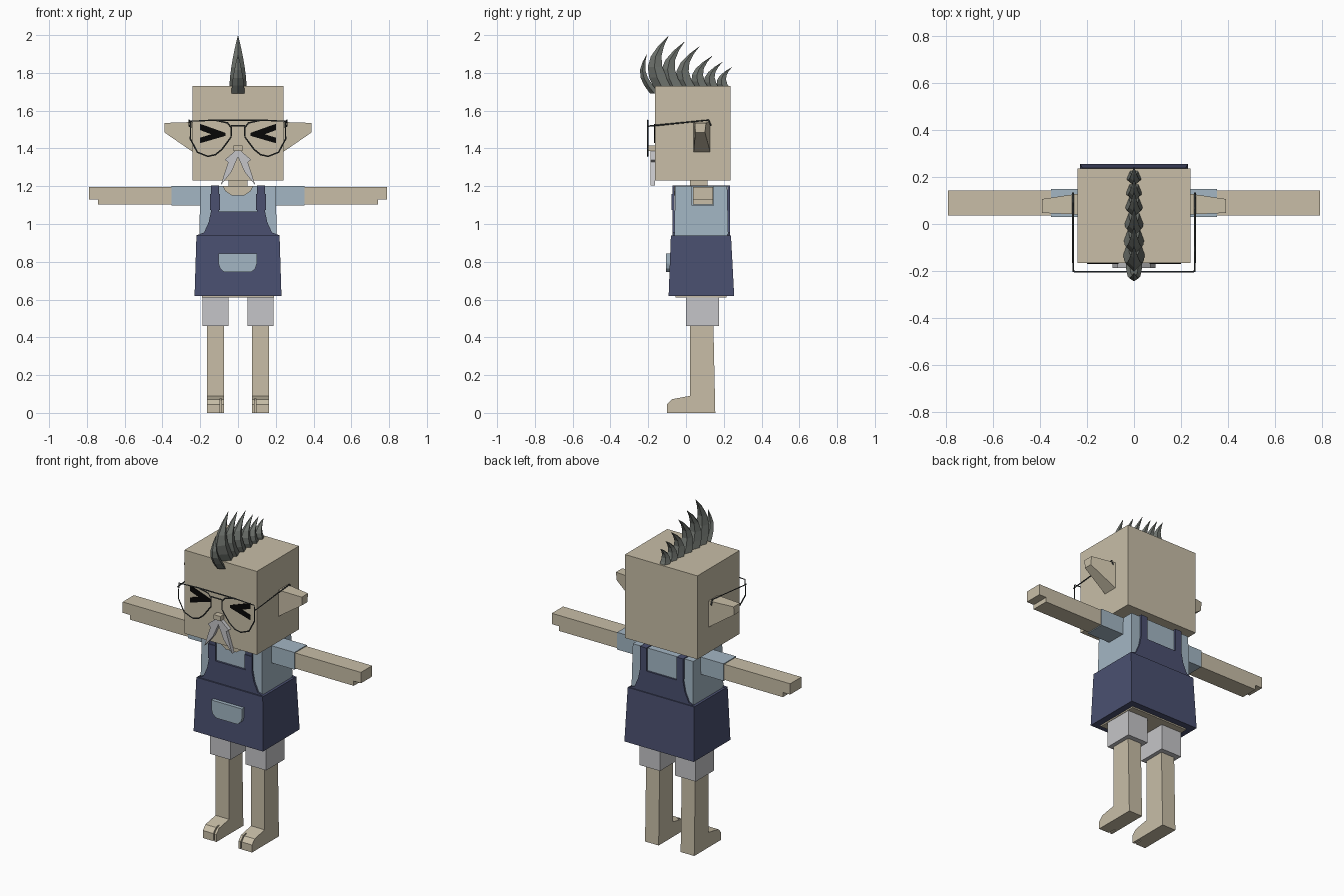
import bpy, bmesh, math

cube = bpy.data.objects.get("Cube")
if cube:
    bpy.data.objects.remove(cube, do_unlink=True)


def material(name, r, g, b):
    m = bpy.data.materials.new(name)
    m.use_nodes = True
    m.diffuse_color = (r, g, b, 1)
    m.node_tree.nodes["Principled BSDF"].inputs["Base Color"].default_value = (r, g, b, 1)
    return m


SKIN = material("tan skin", .578, .515, .386)
SHIRT = material("pale blue cloth", .366, .468, .552)
NAVY = material("navy cloth", .069, .08, .162)
GREY = material("light grey", .558, .558, .578)
HAIR = material("dark grey hair", .16, .175, .158)
WIRE = material("dark wire", .045, .053, .053)
BLACK = material("black", .002, .002, .002)


def loft(name, rings, mat):
    """Closed solid through rings of equal point count."""
    bm = bmesh.new()
    loops = [[bm.verts.new(p) for p in ring] for ring in rings]
    n = len(loops[0])
    for a, b in zip(loops, loops[1:]):
        for i in range(n):
            j = (i + 1) % n
            bm.faces.new((a[i], a[j], b[j], b[i]))
    bm.faces.new(loops[0][::-1])
    bm.faces.new(loops[-1])
    bmesh.ops.recalc_face_normals(bm, faces=bm.faces)
    mesh = bpy.data.meshes.new(name)
    bm.to_mesh(mesh)
    bm.free()
    mesh.materials.append(mat)
    obj = bpy.data.objects.new(name, mesh)
    bpy.context.collection.objects.link(obj)
    return obj


def rect(x0, x1, y0, y1, z):
    return [(x0, y0, z), (x1, y0, z), (x1, y1, z), (x0, y1, z)]


def box(name, x0, x1, y0, y1, z0, z1, mat):
    return loft(name, [rect(x0, x1, y0, y1, z) for z in (z0, z1)], mat)


def front_prism(name, pts, y0, y1, mat, s=1):
    """Extrude an x-z outline along y."""
    return loft(name, [[(s * x, y, z) for x, z in pts] for y in (y0, y1)], mat)


def side_prism(name, pts, x0, x1, mat):
    """Extrude a y-z outline along x."""
    return loft(name, [[(x, y, z) for y, z in pts] for x in (x0, x1)], mat)


def wire(name, paths):
    curve = bpy.data.curves.new(name, 'CURVE')
    curve.dimensions = '3D'
    curve.bevel_depth = .004
    curve.bevel_resolution = 0
    for pts, closed in paths:
        sp = curve.splines.new('POLY')
        sp.points.add(len(pts) - 1)
        for p, co in zip(sp.points, pts):
            p.co = (*co, 1)
        sp.use_cyclic_u = closed
    curve.materials.append(WIRE)
    bpy.context.collection.objects.link(bpy.data.objects.new(name, curve))


# Head, neck and torso
box("head", -.24, .24, -.165, .235, 1.23, 1.73, SKIN)
box("neck", -.05, .05, .02, .115, 1.15, 1.25, SKIN)
loft("shirt", [rect(-.205, .205, -.063, .225, .9),
               rect(-.2, .2, -.057, .218, 1.2)], SHIRT)
front_prism("neckline", [(-.08, 1.2), (.08, 1.2), (.068, 1.175), (.035, 1.152),
                         (-.035, 1.152), (-.068, 1.175)], -.066, -.058, SKIN)
loft("apron_skirt", [rect(-.23, .23, -.092, .255, .62),
                     rect(-.22, .22, -.08, .238, .94)], NAVY)
box("hips", -.19, .19, -.055, .215, .612, .65, SKIN)

# Apron bib on both faces, with straps over the shoulders
half = [(.22, .94), (.18, .955), (.155, 1.01), (.143, 1.067)]
bib = half + [(-x, z) for x, z in half[::-1]]
for side, y0, y1 in (("front", -.072, -.06), ("back", .22, .232)):
    front_prism(side + "_bib", bib, y0, y1, NAVY)
    for s, tag in ((1, "left"), (-1, "right")):
        a, b = sorted((s * .1, s * .143))
        box(f"{side}_strap_{tag}", a, b, y0, y1, 1.06, 1.205, NAVY)
        if side == "front":
            box(f"shoulder_strap_{tag}", a, b, -.072, .232, 1.198, 1.205, NAVY)
            box(f"strap_clip_{tag}", a - .004, b + .004, -.076, -.066, 1.075, 1.16, NAVY)

# Belly pocket
front_prism("pocket", [(-.103, .845), (.1, .845), (.1, .79), (.092, .765), (.07, .745),
                       (-.073, .745), (-.095, .765), (-.103, .79)], -.105, -.08, SHIRT)

foot = [(.02, .46), (.145, .46), (.155, 0), (-.05, 0), (-.05, .077), (.02, .09)]
toe = [(-.05, 0), (-.1, 0), (-.1, .045), (-.075, .072), (-.05, .077)]
sleeve = [(.19, 1.2), (.353, 1.2), (.353, 1.097), (.19, 1.097)]
arm = [(.3, 1.195), (.79, 1.195), (.79, 1.13), (.742, 1.13), (.742, 1.102), (.3, 1.102)]
eye = [(.2, 1.53), (.2, 1.497), (.142, 1.475), (.2, 1.457), (.2, 1.428), (.065, 1.467), (.065, 1.482)]
whisker = [(0, 1.4), (.07, 1.34), (.052, 1.327), (.092, 1.205), (.035, 1.275), (0, 1.355)]
lens = [(.25, 1.544), (.122, 1.55), (.055, 1.535), (.036, 1.51), (.037, 1.46), (.085, 1.395),
        (.12, 1.367), (.16, 1.358), (.215, 1.38), (.252, 1.45)]

for s, tag in ((1, "left"), (-1, "right")):
    # Legs, shorts and split toes
    box("shorts_" + tag, *sorted((s * .05, s * .187)), 0, .175, .46, .63, GREY)
    side_prism("leg_" + tag, foot, s * .073, s * .163, SKIN)
    side_prism("big_toe_" + tag, toe, s * .073, s * .087, SKIN)
    side_prism("toes_" + tag, toe, s * .094, s * .163, SKIN)
    # Arms with a step at the fingertips
    front_prism("sleeve_" + tag, sleeve, .03, .148, SHIRT, s)
    front_prism("arm_" + tag, arm, .036, .142, SKIN, s)
    # Tapered ears
    loft("ear_" + tag, [
        [(s * .23, .04, 1.54), (s * .23, .13, 1.54), (s * .23, .13, 1.375), (s * .23, .04, 1.375)],
        [(s * .39, .047, 1.535), (s * .39, .106, 1.535), (s * .39, .1, 1.485), (s * .39, .05, 1.485)]],
        SKIN)
    # Squeezed eyes and moustache
    front_prism("eye_" + tag, eye, -.169, -.163, BLACK, s)
    front_prism("moustache_" + tag, whisker, -.187, -.165, GREY, s)
    # Spectacles
    wire("spectacle_" + tag, [
        ([(s * x, -.203, z) for x, z in lens], True),
        ([(s * .25, -.203, 1.52), (s * .259, -.2, 1.518), (s * .259, .12, 1.55),
          (s * .259, .132, 1.52)], False)])
wire("bridge", [([(-.122, -.203, 1.55), (.122, -.203, 1.55)], False),
                ([(-.037, -.203, 1.52), (.037, -.203, 1.52)], False)])
box("nose", -.023, .023, -.2, -.16, 1.387, 1.415, SKIN)


def spike(name, y0, z0, y1, z1, width, depth, bulge):
    """Curved lock of hair that bows forward and tapers to a tip."""
    rings = []
    for t in (0, .2, .4, .6, .8, .99):
        y = y0 + (y1 - y0) * t * t - bulge * math.sin(math.pi * t)
        z = z0 + (z1 - z0) * t
        k = 1 - t ** 1.6
        w, d = width * k, depth * k / 2
        rings.append([(0, y - d, z), (w, y - d * .1, z), (w * .55, y + d, z),
                      (-w * .55, y + d, z), (-w, y - d * .1, z)])
    loft(name, rings, HAIR)


# Crest of spikes from forehead to crown
spike("crest_front", -.165, 1.69, -.207, 1.9, .035, .05, .052)
locks = [(-.12, -.09, 2.0), (-.06, -.005, 1.968), (.01, .074, 1.943), (.08, .143, 1.893),
         (.14, .196, 1.86), (.2, .245, 1.832)]
for i, (y0, y1, z1) in enumerate(locks):
    spike(f"crest_{i + 1}", y0, 1.72, y1, z1, .046 - .003 * i, .1 - .008 * i, .19 * (z1 - 1.73))
